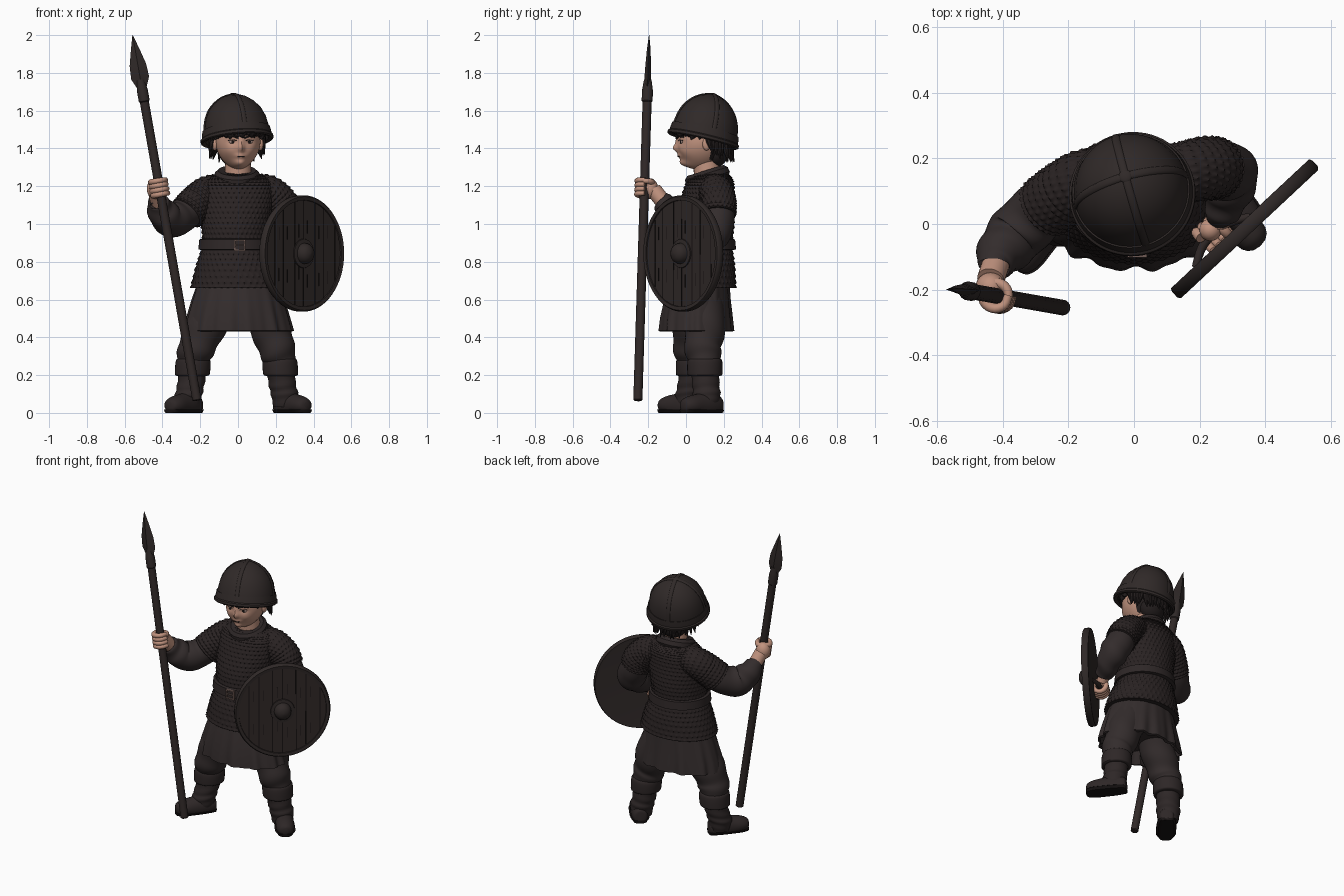
import bpy, bmesh, random
from math import sin, cos, pi, sqrt, exp, radians
from mathutils import Vector, Matrix

random.seed(4)
if "Cube" in bpy.data.objects:
    bpy.data.objects.remove(bpy.data.objects["Cube"], do_unlink=True)
parts = []


def material(name, *rgb):
    m = bpy.data.materials.new(name)
    m.use_nodes = True
    m.diffuse_color = (*rgb, 1)
    m.node_tree.nodes["Principled BSDF"].inputs["Base Color"].default_value = (*rgb, 1)
    return m


MAIL = material("dark mail", .022, .016, .016)
CLOTH = material("brown cloth", .033, .025, .025)
IRON = material("dark iron", .029, .022, .021)
WOOD = material("dark wood", .029, .021, .02)
LEATHER = material("dark leather", .027, .02, .02)
SKIN = material("skin", .53, .29, .21)
HAIR = material("black hair", .016, .012, .012)
EYE = material("eye white", .33, .23, .2)
BLACK = material("groove black", .008, .006, .006)
BUCKLE = material("buckle metal", .16, .105, .09)


def finish(bm, name, mats, mw=None):
    bmesh.ops.recalc_face_normals(bm, faces=bm.faces)
    me = bpy.data.meshes.new(name)
    bm.to_mesh(me)
    bm.free()
    for m in mats if isinstance(mats, list) else [mats]:
        me.materials.append(m)
    ob = bpy.data.objects.new(name, me)
    bpy.context.scene.collection.objects.link(ob)
    ob.matrix_world = mw or Matrix()
    parts.append(ob)
    return ob


def spline(st, steps):
    st = [tuple(s) + ((s[3],) if len(s) == 4 else ()) for s in st]
    out = []
    for i in range(len(st) - 1):
        a, b, c, d = st[max(i - 1, 0)], st[i], st[i + 1], st[min(i + 2, len(st) - 1)]
        for k in range(steps):
            t = k / steps
            out.append([q + t / 2 * (r - p + t * (2 * p - 5 * q + 4 * r - s + t * (3 * (q - r) + s - p)))
                        for p, q, r, s in zip(a, b, c, d)])
    return out + [list(st[-1])]


def sweep(name, st, mat, n=24, steps=6, flat=False, bump=None, clamp=None, mw=None):
    """Elliptic rings (x, y, z, rx, ry) along a path; flat keeps them level."""
    path = spline(st, steps)
    bm = bmesh.new()
    u, rings = None, []
    for i, p in enumerate(path):
        c = Vector(p[:3])
        if flat:
            u, w = Vector((1, 0, 0)), Vector((0, 1, 0))
        else:
            t = (Vector(path[min(i + 1, len(path) - 1)][:3]) - Vector(path[max(i - 1, 0)][:3])).normalized()
            u = u or Vector((1, 0, 0) if abs(t.x) < .9 else (0, 1, 0))
            u = (u - t * t.dot(u)).normalized()
            w = t.cross(u)
        ring = []
        for j in range(n):
            a = 2 * pi * j / n
            d = bump(a, i, i / (len(path) - 1)) if bump else 0
            q = c + u * cos(a) * (p[3] + d) + w * sin(a) * (p[4] + d)
            if clamp:
                q.z = min(max(q.z, clamp[0]), clamp[1])
            ring.append(bm.verts.new(q))
        rings.append(ring)
    for r, s in zip(rings, rings[1:]):
        for j in range(n):
            bm.faces.new((r[j], r[(j + 1) % n], s[(j + 1) % n], s[j]))
    bm.faces.new(rings[0])
    bm.faces.new(rings[-1])
    return finish(bm, name, mat, mw)


def lathe(name, profile, mat, mw, n=48):
    return sweep(name, [(0, 0, z, r) for r, z in profile], mat, n, 1, True, mw=mw)


def ball(name, loc, size, mat, mw=Matrix()):
    bm = bmesh.new()
    bmesh.ops.create_uvsphere(bm, u_segments=24, v_segments=14, radius=1)
    return finish(bm, name, mat, mw @ Matrix.Translation(loc) @ Matrix.Diagonal((*size, 1)))


def box(name, loc, size, mat, mw=Matrix()):
    bm = bmesh.new()
    bmesh.ops.create_cube(bm, size=1)
    return finish(bm, name, mat, mw @ Matrix.Translation(loc) @ Matrix.Diagonal((*size, 1)))


def scales(columns):
    # Staggered overlapping scales, four rings to a row
    return lambda a, i, v: .007 * (i % 4) / 3 * (.5 + .5 * cos(columns * a + pi * (i // 4 % 2))) - .002


def creases(amount):
    return lambda a, i, v: amount * sin(v * 24 + 1.5 * sin(a + 1)) * sin(pi * v)


def folds(a, i, v):
    return .012 * v * (sin(13 * a) + .6 * sin(22 * a + 1))


# Mail shirt, collar, belt and skirt
sweep("mail_shirt", [(0, .13, 1.27, .09, .08), (0, .13, 1.25, .15, .11), (-.005, .125, 1.205, .19, .13),
      (-.01, .11, 1.11, .195, .145), (-.015, .095, 1, .18, .16), (-.015, .085, .89, .175, .16),
      (-.005, .078, .78, .217, .18), (0, .072, .66, .252, .193)], MAIL, 176, 16, True, scales(44))
tilt = Matrix.Translation((-.005, .112, 1.253)) @ Matrix.Rotation(radians(17), 4, "X")
lathe("collar", [(.08, .028), (.1, .032), (.118, .015), (.122, -.012), (.11, -.03), (.08, -.03)], LEATHER, tilt)
sweep("neck", [(0, .12, 1.22, .075), (0, .1, 1.36, .065)], SKIN)
sweep("belt", [(-.015, .085, .922, .175, .16), (-.015, .085, .918, .19, .175),
      (-.015, .085, .866, .195, .18), (-.015, .085, .862, .178, .165)], LEATHER, 64, 1, True)
for s in (-1, 1):
    box("buckle_side", (.01 + s * .026, -.095, .888), (.008, .014, .06), BUCKLE)
    box("buckle_bar", (.01, -.095, .888 + s * .026), (.06, .014, .008), BUCKLE)
box("buckle_pin", (.01, -.097, .888), (.045, .01, .006), BUCKLE)
sweep("tunic_skirt", [(0, .07, .7, .21, .16), (0, .06, .6, .245, .175), (0, .055, .5, .273, .19),
      (.002, .055, .435, .287, .195), (.002, .055, .43, .272, .18), (.002, .055, .5, .2, .14)],
      CLOTH, 132, 1, True, folds)

# Legs: trousers, cuffs, boots and soles
legs = {"left": (1, .1, .222, .248, .11, .217, .172), "right": (-1, .04, .238, .262, .015, .217, .055)}
for side, (s, y, knee, ankle, ay, hx, hy) in legs.items():
    sweep(side + "_trouser", [(s * .1, .07, .62, .12), (s * .16, y, .48, .11), (s * (knee - .02), y - .01, .35, .098),
          (s * knee, y, .27, .085), (s * knee, y, .2, .07)], CLOTH, 32, 8, bump=creases(.004))
    sweep(side + "_boot_cuff", [(s * knee, y, .288, .07), (s * knee, y, .285, .086), (s * knee, y, .265, .093),
          (s * (knee + .003), y, .215, .093), (s * (knee + .005), y, .198, .088),
          (s * (knee + .005), y, .195, .06)], LEATHER, 32, 3, True)
    sweep(side + "_boot_shaft", [(s * knee, y, .24, .076), (s * (knee + ankle) / 2, (y + ay) / 2, .15, .072),
          (s * ankle, ay, .09, .072), (s * ankle, ay, .03, .06)], LEATHER, 32, 6, True, creases(.003))
    shape = [(-.01, .02, .03), (.0, .042, .05), (.06, .054, .075), (.13, .056, .062), (.19, .055, .05),
             (.228, .04, .035), (.24, .015, .02)]
    foot = [(s * (hx + .62 * d), hy - .79 * d, .04, w, h) for d, w, h in shape]
    sweep(side + "_boot_foot", foot, LEATHER, 28, 4, clamp=(.012, .2))
    sweep(side + "_sole", [(*p[:3], p[3] + .006, .06) for p in foot], BLACK, 28, 4, clamp=(0, .018))

# Arms
sweep("right_mail_sleeve", [(-.09, .15, 1.18, .085), (-.16, .13, 1.16, .093), (-.22, .09, 1.11, .097),
      (-.27, .05, 1.055, .097)], MAIL, 104, 16, bump=scales(26))
sweep("right_sleeve", [(-.22, .09, 1.11, .086), (-.3, .03, 1.04, .09), (-.365, -.04, 1.025, .09),
      (-.405, -.085, 1.07, .075), (-.425, -.12, 1.115, .057), (-.427, -.125, 1.12, .04)], CLOTH, 32, 8, bump=creases(.004))
sweep("left_mail_sleeve", [(.09, .15, 1.18, .085), (.16, .16, 1.165, .092), (.22, .17, 1.11, .096),
      (.25, .17, 1.05, .094)], MAIL, 104, 16, bump=scales(26))
sweep("left_sleeve", [(.22, .17, 1.1, .083), (.275, .165, 1, .09), (.295, .14, .94, .085), (.285, .085, .895, .068),
      (.266, .035, .865, .054), (.264, .03, .86, .035)], CLOTH, 32, 8, bump=creases(.004))
sweep("right_wrist", [(-.415, -.1, 1.09, .042), (-.437, -.17, 1.18, .042)], SKIN)
sweep("left_wrist", [(.275, .06, .88, .035), (.258, .005, .835, .035)], SKIN)


def hand(side, grip, axis, back, turn, palm):
    c, axis = Vector(grip), Vector(axis).normalized()
    u = Vector(back)
    u = (u - axis * axis.dot(u)).normalized()
    w = axis.cross(u) * turn
    ball(side + "_palm", c + u * .036, palm, SKIN)
    for k in range(5):
        # The last digit is the thumb, wrapping the other way
        end, off = (-2.4, .03) if k == 4 else (4.1, (k - 1.5) * .024)
        arc = [c + axis * off + .039 * (cos(end * f / 5) * u + sin(end * f / 5) * w) for f in range(6)]
        sweep(side + ("_thumb" if k == 4 else "_finger"), [(*p, .018 - .001 * f) for f, p in enumerate(arc)], SKIN, 12, 3)


# Spear
low, tip = Vector((-.217, -.255, .065)), Vector((-.558, -.195, 2))
axis = (tip - low).normalized()
L = (tip - low).length
side = Vector((0, 1, 0)).cross(axis).normalized()
spear = Matrix((side, axis.cross(side), axis)).transposed().to_4x4()
spear.translation = low
lathe("spear_shaft", [(.02, 0), (.024, .005), (.024, L - .3)], WOOD, spear, 16)
lathe("spear_socket", [(.024, L - .36), (.029, L - .355), (.029, L - .3), (.026, L - .28), (.02, L - .24)], IRON, spear, 16)
sweep("spear_blade", [(0, 0, L - .3, .018, .018), (0, 0, L - .23, .048, .018), (0, 0, L - .16, .044, .015),
      (0, 0, L - .07, .021, .009), (0, 0, L, .001, .001)], IRON, 4, 1, True, mw=spear)
hand("right", low + axis * 1.145, axis, (-.7, .9, 0), 1, (.046, .044, .055))

# Shield, a slightly narrow disc built facing its own z axis
shield = Matrix(((.695, 0, .68), (.65, 0, -.73), (0, 1, 0))).to_4x4()
shield.translation = (.337, -.014, .844)
lathe("shield_board", [(.01, -.012), (.3, -.012), (.3, .014), (.01, .014)], WOOD, shield, 64)
lathe("shield_rim", [(.282, -.018), (.303, -.02), (.308, -.01), (.308, .014), (.301, .023), (.282, .021), (.28, .01)],
      IRON, shield, 64)
lathe("shield_boss", [(.078, .012), (.076, .02), (.055, .022), (.052, .04), (.042, .057), (.025, .068), (.002, .072)],
      IRON, shield, 32)
lathe("boss_back", [(.06, -.01), (.058, -.018), (.04, -.018), (.03, -.013)], IRON, shield, 32)
for k in range(-3, 4):
    x = k * .076 + (.012 if k % 2 else 0)
    for z in (.0135, -.0115):
        box("plank_groove", (x, 0, z), (.006, 2 * sqrt(.28 ** 2 - x * x), .004), BLACK, shield)
    for s in (-1, 1):
        box("wood_crack", (x + .03, s * random.uniform(.1, .15), .0135), (.004, .07, .003), BLACK, shield)
sweep("shield_grip", [(-.2, -.04, -.015, .012), (-.13, -.04, -.05, .014), (-.04, -.04, -.05, .014), (.04, -.04, -.015, .012)],
      WOOD, 12, 6, mw=shield)
hand("left", shield @ Vector((-.083, -.04, -.052)), (.73, .68, 0), (-.2, .3, .7), -1, (.034, .034, .036))

# Head: sphere shaped by soft bumps (x, z, width, height, amount)
head = Matrix.Translation((0, .08, 1.435)) @ Matrix.Rotation(radians(8), 4, "Z")
features = [(0, -.036, .014, .02, .022), (0, -.005, .012, .03, .007), (.05, .02, .03, .012, .005),
            (.045, 0, .022, .014, -.007), (.06, -.05, .03, .03, .007), (0, -.075, .03, .012, .012),
            (0, -.118, .035, .025, .03)]
bm = bmesh.new()
bmesh.ops.create_uvsphere(bm, u_segments=80, v_segments=56, radius=1)
for v in bm.verts:
    x, y, z = v.co
    x, z, d = .118 * x * (1 - .2 * max(0, -z) ** 2), .148 * z, .13 * y
    if y < 0:
        d -= sum(f[4] * exp(-((abs(x) - f[0]) / f[2]) ** 2 - ((z - f[1]) / f[3]) ** 2) for f in features)
    v.co = (x, d, z)
for f in bm.faces:
    c = f.calc_center_median()
    f.material_index = int(c.z > .06 or (c.y > .035 and c.z > -.1))
finish(bm, "head", [SKIN, HAIR], head)
ball("nape_hair", (0, .075, -.06), (.088, .068, .075), HAIR, head)


def face_y(x):
    return -.128 * sqrt(1 - (x / .118) ** 2) - .002


for s in (-1, 1):
    ball("ear", (s * .122, .012, -.012), (.015, .022, .034), SKIN, head)
    ball("eye", (s * .044, -.108, 0), (.019, .009, .012), EYE, head)
    ball("iris", (s * .042, -.113, 0), (.012, .006, .012), BLACK, head)
    sweep("eyelid", [(s * x, face_y(x) + .005, z, .004) for x, z in ((.022, .006), (.044, .013), (.066, .007))],
          HAIR, 8, mw=head)
    sweep("eyebrow", [(s * x, face_y(x) - .002, z, .005) for x, z in ((.016, .019), (.045, .03), (.075, .026))],
          HAIR, 8, mw=head)
box("mouth", (0, -.121, -.077), (.036, .008, .004), BLACK, head)

# Hair locks: short over the brow and ears, longer round the back
for i in range(44):
    a = 2 * pi * i / 44
    back = (1 - cos(a)) / 2
    end = (.026 if back < .25 else .012 if back < .55 else -.105 * back) + random.uniform(-.014, .014)
    lean = random.uniform(-.12, .12)
    lock = [(.115, .08, 0, .02), (.125 + .01 * back, .05, 0, .021), (.126 + .028 * back, (end + .05) / 2, lean / 2, .018),
            (.125 + .05 * back, end, lean, .002)]
    sweep("hair_lock", [(r * sin(a + t) * .97, -r * cos(a + t), z, w) for r, z, t, w in lock], HAIR, 8, 3, mw=head)

# Helmet with brim band, cross ribs and finial
helmet = Matrix.Translation((-.006, .093, 1.458)) @ Matrix.Rotation(radians(-13), 4, "X") \
    @ Matrix.Rotation(radians(-5), 4, "Y") @ Matrix.Rotation(radians(15), 4, "Z")
dome = [(.002, .235), (.03, .23), (.07, .215), (.11, .186), (.142, .148), (.163, .102), (.174, .05), (.178, .01)]
lathe("helmet_dome", dome + [(.165, .0), (.15, .04), (.1, .1)], IRON, helmet, 64)
lathe("helmet_band", [(.172, .04), (.18, .043), (.184, .02), (.186, .004), (.193, -.002), (.193, -.016),
      (.185, -.022), (.165, -.015), (.16, .02)], IRON, helmet, 64)
for k in range(4):
    turn = helmet @ Matrix.Rotation(k * pi / 2, 4, "Z")
    sweep("helmet_rib", [(0, r, z, .012, .005) for r, z in dome], IRON, 10, 3, mw=turn)
ball("helmet_finial", (0, 0, .234), (.02, .02, .008), IRON, helmet)

# Smooth shading with crisp edges
bpy.ops.object.select_all(action="DESELECT")
for ob in parts:
    ob.select_set(True)
bpy.context.view_layer.objects.active = parts[0]
bpy.ops.object.shade_smooth_by_angle(angle=radians(38))
